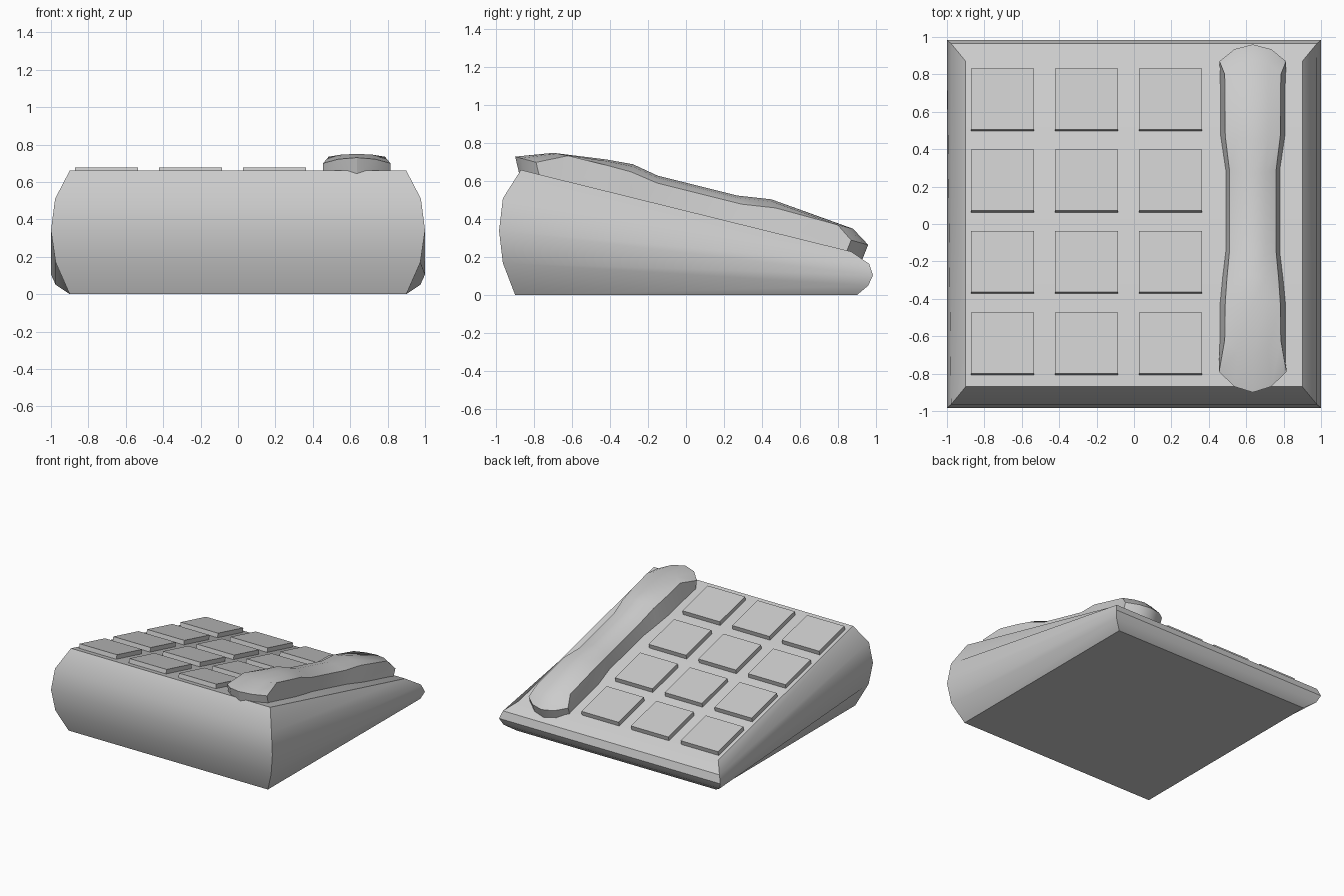
import bpy, math

if "Cube" in bpy.data.objects:
    bpy.data.objects.remove(bpy.data.objects["Cube"])

TILT = 0.247


def deck_z(y):
    """Height of the sloping top panel."""
    return 0.66 - TILT * (y + 0.87)


def make(name, verts, faces):
    me = bpy.data.meshes.new(name)
    me.from_pydata(verts, [], faces)
    ob = bpy.data.objects.new(name, me)
    bpy.context.collection.objects.link(ob)
    return ob


def smooth(ob, deg):
    bpy.ops.object.select_all(action='DESELECT')
    ob.select_set(True)
    bpy.context.view_layer.objects.active = ob
    bpy.ops.object.shade_smooth_by_angle(angle=math.radians(deg))


# Wedge body: stacked tilted rectangles (half width, front y, z, back y, z)
rings = [(0.90, -0.90, 0.0, 0.90, 0.0),
         (0.975, -0.965, 0.17, 0.96, 0.05),
         (1.0, -0.985, 0.34, 0.985, 0.105),
         (0.978, -0.965, 0.51, 0.965, 0.165),
         (0.90, -0.87, 0.66, 0.87, 0.23)]
verts, faces = [], []
for w, fy, fz, by, bz in rings:
    verts += [(-w, fy, fz), (w, fy, fz), (w, by, bz), (-w, by, bz)]
for k in range(len(rings) - 1):
    for i in range(4):
        j = (i + 1) % 4
        faces.append((4 * k + i, 4 * k + j, 4 * k + 4 + j, 4 * k + 4 + i))
n = len(verts)
faces += [(3, 2, 1, 0), (n - 4, n - 3, n - 2, n - 1)]
smooth(make("phone_body", verts, faces), 30)

# Twelve keys lying on the tilted deck
for r in range(4):
    for c in range(3):
        x, y = -0.703 + 0.449 * c, -0.642 + 0.435 * r
        bpy.ops.mesh.primitive_cube_add(size=1, location=(x, y, deck_z(y) + 0.01),
                                        rotation=(-math.atan(TILT), 0, 0))
        key = bpy.context.object
        key.scale = (0.337, 0.336, 0.05)
        key.name = f"key_{r}_{c}"

# Handset: stations (edge y, z, crown y, z, top half width, base half width)
stations = [(-0.79, 0.70, -0.90, 0.73, 0.18, 0.18),
            (-0.62, 0.735, -0.70, 0.75, 0.15, 0.178),
            (-0.42, 0.685, -0.42, 0.715, 0.147, 0.178),
            (-0.29, 0.65, -0.28, 0.69, 0.138, 0.165),
            (-0.15, 0.59, -0.15, 0.63, 0.125, 0.148),
            (0.29, 0.48, 0.27, 0.525, 0.125, 0.148),
            (0.47, 0.46, 0.45, 0.505, 0.147, 0.175),
            (0.80, 0.37, 0.88, 0.35, 0.15, 0.178),
            (0.87, 0.29, 0.96, 0.265, 0.178, 0.178)]
CX = 0.635
across = [(-1, 0), (-0.55, 0.72), (0, 1), (0.55, 0.72), (1, 0)]
verts, faces = [], []
for ey, ez, cy, cz, hi, ho in stations:
    for u, t in across:
        verts.append((CX + u * hi, ey + t * (cy - ey), ez + t * (cz - ez)))
m, last = len(across), len(stations) - 1
for s in range(last):
    for i in range(m - 1):
        a = s * m + i
        faces.append((a, a + 1, a + m + 1, a + m))
# walls drop from the crown outline into the deck
loop = ([(0, i) for i in range(m)] + [(s, m - 1) for s in range(1, last + 1)]
        + [(last, i) for i in range(m - 2, -1, -1)] + [(s, 0) for s in range(last - 1, 0, -1)])
base = len(verts)
for s, i in loop:
    y, z = verts[s * m + i][1:]
    if s == 0:
        y, z = y + 0.02, z - 0.085
    elif s == last:
        y, z = y - 0.03, z - 0.075
    else:
        z = deck_z(y) - 0.02
    verts.append((CX + across[i][0] * stations[s][5], y, z))
count = len(loop)
for k in range(count):
    j = (k + 1) % count
    a, b = (loop[q][0] * m + loop[q][1] for q in (k, j))
    faces.append((base + k, base + j, b, a))
faces.append(tuple(base + k for k in reversed(range(count))))
smooth(make("handset", verts, faces), 30)
